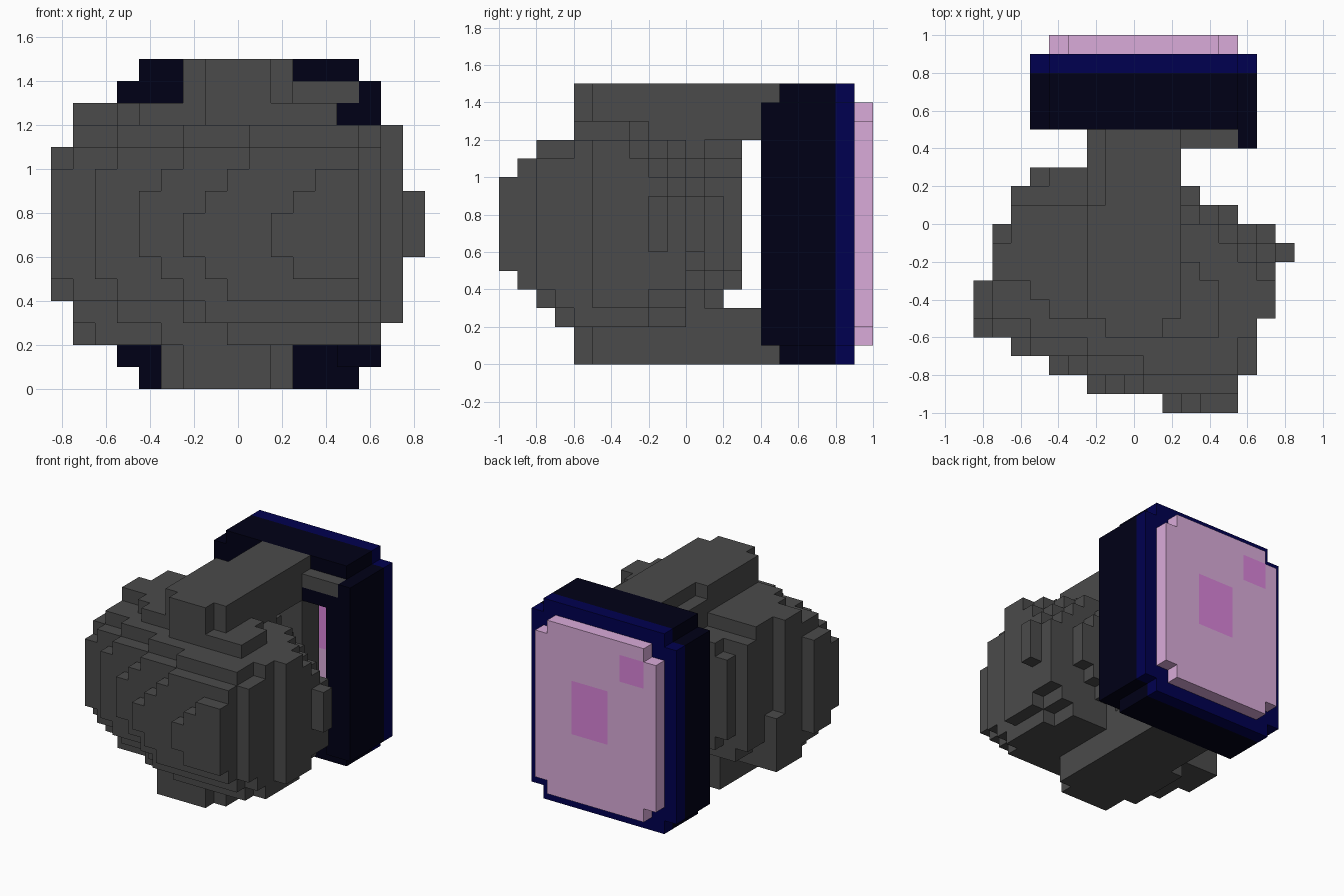
import bpy
import bmesh
import math
from mathutils import Vector

STEP = 0.1  # edge length of one block

default_cube = bpy.data.objects.get("Cube")
if default_cube:
    bpy.data.objects.remove(default_cube, do_unlink=True)


def make_material(name, red, green, blue):
    material = bpy.data.materials.new(name)
    material.use_nodes = True
    colour = (red, green, blue, 1.0)
    material.diffuse_color = colour
    shader = material.node_tree.nodes["Principled BSDF"]
    shader.inputs["Base Color"].default_value = colour
    return material


grey = make_material("dark grey", 0.069, 0.069, 0.069)
navy = make_material("dark navy", 0.0, 0.0, 0.008)
blue = make_material("deep blue", 0.0, 0.0, 0.08)
pink = make_material("pale pink", 0.7, 0.41, 0.7)
magenta = make_material("soft magenta", 0.7, 0.23, 0.7)


def box(x_range, y_range, z_range):
    """All block cells inside a box, limits in block units."""
    return {(x, y, z) for x in range(*x_range)
            for y in range(*y_range) for z in range(*z_range)}


def stepped_slice(y, x_range, z_range, left_cuts, right_cuts):
    """One block thick slice with stair-stepped (lower, upper) corners."""
    (left, right), (low, high) = x_range, z_range

    def inset(z, cuts):
        return max(0, cuts[0] - (z - low), cuts[1] - (high - 1 - z))

    cells = set()
    for z in range(low, high):
        cells |= box((left + inset(z, left_cuts), right - inset(z, right_cuts)),
                     (y, y + 1), (z, z + 1))
    return cells


def rounded_plate(x_range, y_range, z_range):
    """A plate whose four corner blocks are missing."""
    (left, right), (low, high) = x_range, z_range
    return (box((left + 1, right - 1), y_range, z_range)
            | box(x_range, y_range, (low + 1, high - 1)))


def skin(name, cells, materials, pick=lambda cell: 0):
    """Turn cells into a mesh made of their outer faces only."""
    bm = bmesh.new()
    corners = {}

    def corner(point):
        key = tuple(round(value) for value in point)
        if key not in corners:
            x, y, z = key
            corners[key] = bm.verts.new(
                ((x - 0.5) * STEP, y * STEP, z * STEP))
        return corners[key]

    for cell in sorted(cells):
        base = Vector(cell)
        for axis in range(3):
            u, v, n = (Vector([float(i == (axis + shift) % 3)
                               for i in range(3)]) for shift in (1, 2, 0))
            for side in (-1, 1):
                neighbour = tuple(round(c) for c in base + n * side)
                if neighbour in cells:
                    continue
                origin = base + n if side > 0 else base
                loop = [origin, origin + u, origin + u + v, origin + v]
                if side < 0:
                    loop.reverse()
                face = bm.faces.new([corner(point) for point in loop])
                face.material_index = pick(cell)
    # merge the flat neighbours into clean large faces
    bmesh.ops.dissolve_limit(bm, angle_limit=math.radians(1),
                             verts=bm.verts[:], edges=bm.edges[:],
                             delimit={'MATERIAL'})
    mesh = bpy.data.meshes.new(name)
    bm.to_mesh(mesh)
    bm.free()
    for material in materials:
        mesh.materials.append(material)
    obj = bpy.data.objects.new(name, mesh)
    bpy.context.collection.objects.link(obj)
    return obj


# Rounded body from front to back: width, height, left cuts, right cuts
body_slices = [
    ((2, 6), (5, 10), (1, 2), (0, 0)),
    ((-2, 6), (4, 11), (2, 3), (0, 0)),
    ((-4, 7), (3, 12), (3, 3), (1, 1)),
    ((-6, 7), (2, 12), (3, 2), (1, 1)),
    ((-8, 7), (2, 12), (3, 2), (0, 0)),
    ((-8, 8), (2, 12), (2, 1), (1, 0)),
    ((-8, 8), (2, 12), (2, 1), (1, 0)),
    ((-7, 8), (2, 12), (0, 0), (1, 1)),
    ((-7, 8), (2, 12), (0, 0), (2, 2)),
    ((-6, 8), (2, 12), (0, 0), (2, 3)),
    ((-6, 6), (3, 12), (1, 0), (3, 3)),
    ((-6, 4), (3, 12), (1, 0), (2, 3)),
    ((-5, 3), (4, 12), (1, 1), (1, 2)),
]
body = set()
for y, values in enumerate(body_slices, start=-10):
    body |= stepped_slice(y, *values)
body |= box((8, 9), (-2, -1), (6, 9))    # small side knob
body |= box((-7, -6), (-1, 0), (2, 6))   # low step on the other side

# Sloping front edges of the lowest and highest layers: layer, y, first block
for z, y, first in [(11, -8, 1), (11, -7, -2), (11, -6, -5),
                    (3, -7, -2), (3, -6, -5), (2, -7, 0), (2, -6, -3)]:
    body -= box((-8, first), (y, y + 1), (z, z + 1))

# Raised cap over the body: y, left, right
for y, left, right in [(-6, -1, 5), (-5, -4, 5), (-4, -5, 5), (-3, -7, 4),
                       (-2, -7, 3), (-1, -6, 3), (0, -6, 3)]:
    body |= box((left, right), (y, y + 1), (12, 13))

# Arms joining the body to the framed panel, and the strut between them
top_arm = (box((-1, 3), (-5, 5), (12, 15)) | box((-1, 2), (-6, -5), (12, 15))
           | box((-2, -1), (-5, 1), (12, 15)) | box((-2, -1), (1, 5), (12, 14)))
bottom_arm = (box((-2, 3), (-5, 5), (0, 3)) | box((-2, 2), (-6, -5), (0, 3))
              | box((-3, -2), (-4, 1), (0, 3)))
strut = box((1, 3), (4, 6), (3, 12))
bracket = box((3, 6), (4, 5), (13, 14))

skin("body", body, [grey])
skin("top_arm", top_arm - body, [grey])
skin("bottom_arm", bottom_arm - body, [grey])
skin("strut", strut, [grey])
skin("arm_bracket", bracket, [grey])

# Hollow frame with a lip along its left side
opening = box((-3, 5), (4, 9), (3, 12))
outer = (-5, 7), (0, 15)
frame = rounded_plate(outer[0], (5, 8), outer[1])
lip = box((3, 7), (4, 5), (2, 13)) | box((5, 7), (4, 5), (1, 14))
skin("frame", (frame | lip) - opening - bracket, [navy])
skin("frame_rim", rounded_plate(outer[0], (8, 9), outer[1]) - opening, [blue])

# Panel closing the frame, with two tinted patches
patches = box((0, 3), (9, 10), (6, 10)) | box((-3, -1), (9, 10), (11, 13))
panel = rounded_plate((-4, 6), (9, 10), (1, 14))
skin("panel", panel, [pink, magenta], lambda cell: int(cell in patches))
